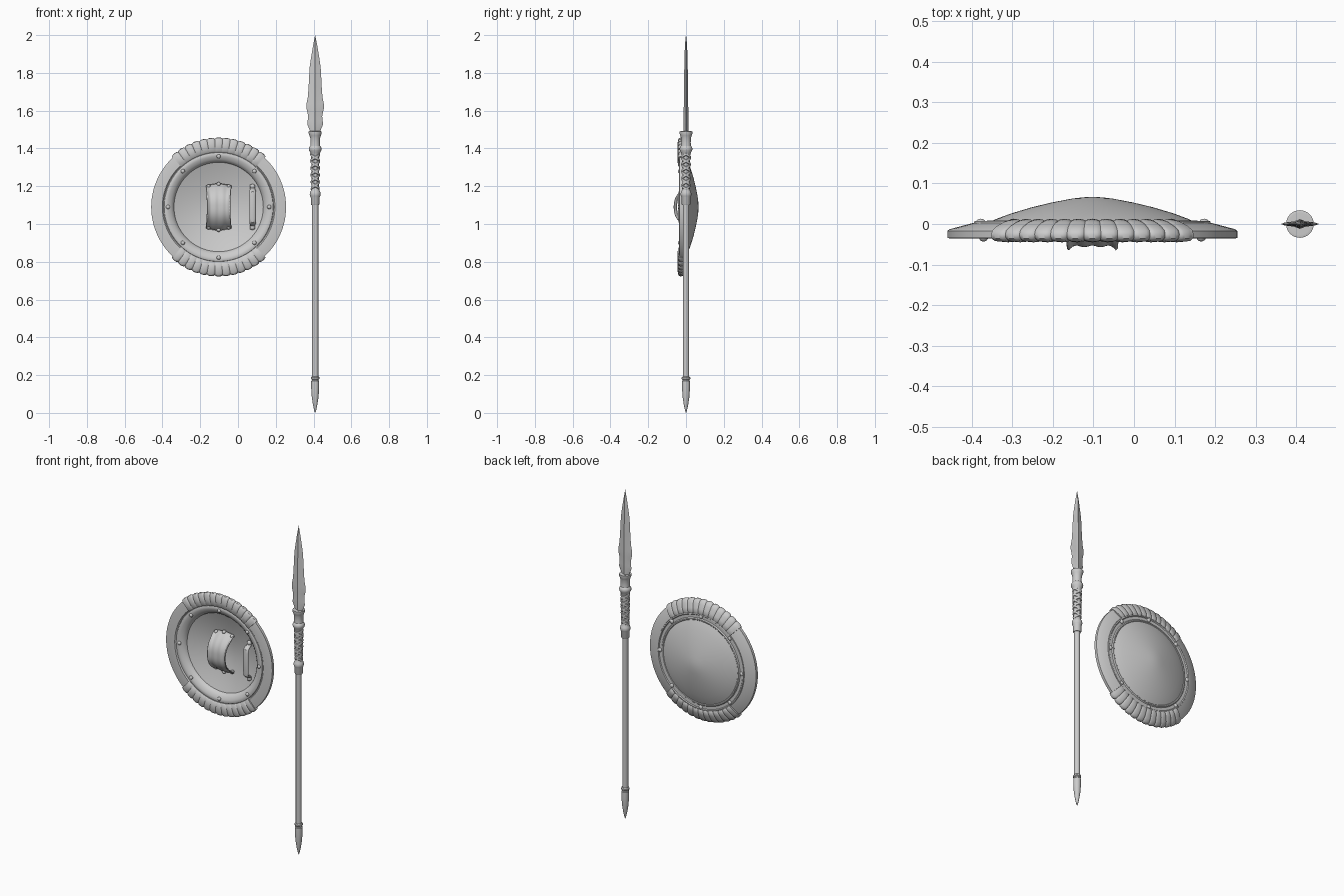
import bpy, bmesh
from math import sin, cos, pi, radians, sqrt
from mathutils import Vector

if "Cube" in bpy.data.objects:
    bpy.data.objects.remove(bpy.data.objects["Cube"])

CX, CZ = -0.1025, 1.09      # shield centre
SX = 0.4085                 # spear axis


def finish(name, bm, angle=35):
    bmesh.ops.remove_doubles(bm, verts=bm.verts, dist=1e-5)
    bmesh.ops.recalc_face_normals(bm, faces=bm.faces)
    me = bpy.data.meshes.new(name)
    bm.to_mesh(me)
    bm.free()
    me.shade_smooth()
    me.set_sharp_from_angle(angle=radians(angle))
    ob = bpy.data.objects.new(name, me)
    bpy.context.collection.objects.link(ob)
    return ob


def loft(name, rings, loop=False, caps=False, angle=35):
    """Skin a list of closed point rings."""
    bm = bmesh.new()
    vs = [[bm.verts.new(p) for p in r] for r in rings]
    n = len(vs[0])
    for i in range(len(vs) if loop else len(vs) - 1):
        a, b = vs[i], vs[(i + 1) % len(vs)]
        for j in range(n):
            k = (j + 1) % n
            bm.faces.new((a[j], a[k], b[k], b[j]))
    if caps:
        bm.faces.new(vs[0])
        bm.faces.new(vs[-1])
    return finish(name, bm, angle)


def shield_lathe(name, profile, n=96):
    """Spin (radius, y) points about the shield axis."""
    return loft(name, [[(CX + r * cos(2 * pi * j / n), y, CZ + r * sin(2 * pi * j / n))
                        for j in range(n)] for r, y in profile])


def spear_lathe(name, profile, n=32):
    """Spin (radius, z) points about the spear axis."""
    return loft(name, [[(SX + r * cos(2 * pi * j / n), r * sin(2 * pi * j / n), z)
                        for j in range(n)] for r, z in profile])


def rivet(name, x, y, z, r, depth):
    bpy.ops.mesh.primitive_uv_sphere_add(segments=16, ring_count=8, radius=1, location=(x, y, z))
    ob = bpy.context.object
    ob.name = name
    ob.scale = (r, depth, r)
    ob.data.shade_smooth()


# shield dome, a shell convex toward the back
dome = [(0, .067), (.025, .0655), (.05, .0625), (.1, .053), (.15, .041), (.2, .026), (.235, .013), (.255, .004)]
inner = [(.24, -.006), (.2, .008), (.15, .022), (.1, .034), (.05, .042), (0, .045)]
shield_lathe("shield_dome", dome + inner)

# shield rim and raised inner ring
shield_lathe("shield_rim", [(.292, -.03), (.298, -.036), (.35, -.036), (.357, -.034), (.357, -.017),
                            (.352, -.013), (.292, .003), (.288, .001), (.288, -.03), (.292, -.03)])
shield_lathe("shield_ring", [(.292, -.026), (.288, -.033), (.28, -.036), (.268, -.034), (.252, -.026),
                             (.24, -.015), (.236, -.004), (.246, .004), (.252, .009), (.258, .009),
                             (.263, .003), (.28, .003), (.284, .008), (.29, .007), (.292, 0), (.292, -.026)])

# ribbed guards at top and bottom of the rim
section = [(.289, -.036), (.296, -.043), (.325, -.045), (.355, -.043), (.366, -.036), (.368, -.026),
           (.363, -.015), (.345, -.004), (.32, .006), (.298, .012), (.29, .008)]
mr, my = .32, -.018
RIBS, STEP, HALF = 13, 8, radians(43)
for name, mid in (("top_guard", pi / 2), ("bottom_guard", -pi / 2)):
    rings = []
    for i in range(RIBS * STEP + 1):
        a = mid - HALF + 2 * HALF * i / (RIBS * STEP)
        u = 2 * (i % STEP) / STEP - 1
        s = .86 + .14 * sqrt(max(0, 1 - u * u))
        if i in (0, RIBS * STEP):
            s = .95
        ring = []
        for r, y in section:
            r2 = mr + (r - mr) * (s if r > mr else 1)
            ring.append((CX + r2 * cos(a), my + (y - my) * s, CZ + r2 * sin(a)))
        rings.append(ring)
    loft(name, rings, caps=True, angle=45)

# rivets around the ring, both faces
for i in range(8):
    a = i * pi / 4
    rivet("front_rivet", CX + .268 * cos(a), -.034, CZ + .268 * sin(a), .011, .009)
    rivet("back_rivet", CX + .275 * cos(a), .004, CZ + .275 * sin(a), .012, .009)

# arched forearm strap with flared edges
bm = bmesh.new()
NU, NV = 24, 28
grid = []
for j in range(NV + 1):
    t = 2 * j / NV - 1
    row = []
    for i in range(NU + 1):
        u = 2 * i / NU - 1
        half = .060 + .007 * t * t
        z = t * (.112 + .012 * (1 - abs(u)))
        y = -.052 + .074 * abs(t) ** 2.5 + .002 * cos(u * 3 * pi) - .009 * abs(u) ** 10
        row.append(bm.verts.new((CX + u * half, y, CZ + z)))
    grid.append(row)
for j in range(NV):
    for i in range(NU):
        bm.faces.new((grid[j][i], grid[j][i + 1], grid[j + 1][i + 1], grid[j + 1][i]))
strap = finish("arm_strap", bm)
mod = strap.modifiers.new("thickness", 'SOLIDIFY')
mod.thickness = .006
mod.offset = 0
for s in (-1, 1):
    for x, z in ((-.054, .108), (0, .121), (.054, .108)):
        rivet("strap_rivet", CX + x, .014, CZ + s * z, .011, .012)

# hand grip, flattened bar with bent feet
path = [(-.118, .006), (-.1, .002), (-.092, -.008), (-.086, -.024), (-.078, -.032), (-.06, -.034), (0, -.035)]
path += [(-z, y) for z, y in reversed(path[:-1])]
rings = []
for i, (z, y) in enumerate(path):
    p, q = path[max(i - 1, 0)], path[min(i + 1, len(path) - 1)]
    d = Vector((q[0] - p[0], q[1] - p[1])).normalized()
    w = .017 if abs(z) < .09 else .014
    rings.append([(.077 + w * cos(k * pi / 8), y + .008 * sin(k * pi / 8) * d.x,
                   CZ + z - .008 * sin(k * pi / 8) * d.y) for k in range(16)])
loft("hand_grip", rings, caps=True)
for s in (-1, 1):
    rivet("grip_rivet", .077, -.002, CZ + s * .108, .014, .012)

# spear shaft and butt spike
spear_lathe("spear_shaft", [(0, .15), (.0165, .15), (.0165, 1.12), (0, 1.12)])
spear_lathe("butt_spike", [(0, 0), (.005, .012), (.012, .045), (.018, .085), (.021, .13), (.021, .168),
                           (.018, .172), (.018, .176), (.0225, .18), (.0225, .188), (.018, .193), (0, .193)])

# lower collar, grip core and upper socket
spear_lathe("lower_collar", [(0, 1.1), (.02, 1.1), (.023, 1.105), (.023, 1.14), (.027, 1.148), (.029, 1.158),
                             (.027, 1.17), (.022, 1.178), (.02, 1.19), (0, 1.19)])
spear_lathe("wrapped_grip", [(.019, 1.18), (.019, 1.27), (.021, 1.34), (.024, 1.39)])
spear_lathe("blade_socket", [(0, 1.365), (.023, 1.365), (.026, 1.378), (.033, 1.39), (.034, 1.4), (.031, 1.408),
                             (.026, 1.414), (.025, 1.43), (.026, 1.455), (.03, 1.468), (.034, 1.478),
                             (.034, 1.49), (.027, 1.492), (0, 1.485)])

# crossed cord wrapping on the grip
for s in (-1, 1):
    for phase in (0, pi):
        rings = []
        for i in range(97):
            f = i / 96
            a = phase + s * f * 2 * pi * 2.5
            R = .019 + .003 * f
            rings.append([(SX + (R + .005 * cos(k * pi / 4)) * cos(a),
                           (R + .005 * cos(k * pi / 4)) * sin(a),
                           1.185 + .185 * f + .009 * sin(k * pi / 4)) for k in range(8)])
        loft("grip_cord", rings, caps=True)

# leaf blade with central ridge: (z, half width, half thickness)
rows = [(1.48, .024, .012), (1.5, .03, .012), (1.525, .041, .012), (1.545, .040, .012), (1.57, .037, .012),
        (1.595, .042, .012), (1.615, .047, .012), (1.635, .046, .0115), (1.67, .039, .011), (1.72, .035, .0105),
        (1.78, .032, .010), (1.83, .029, .009), (1.88, .022, .008), (1.94, .012, .006), (1.98, .004, .003),
        (2.0, .0003, .0003)]
shape = [(1, 0), (.8, .3), (.3, .55), (0, 1), (-.3, .55), (-.8, .3), (-1, 0), (-.8, -.3), (-.3, -.55),
         (0, -1), (.3, -.55), (.8, -.3)]
loft("spear_blade", [[(SX + w * a, t * b, z) for a, b in shape] for z, w, t in rows], caps=True, angle=25)
